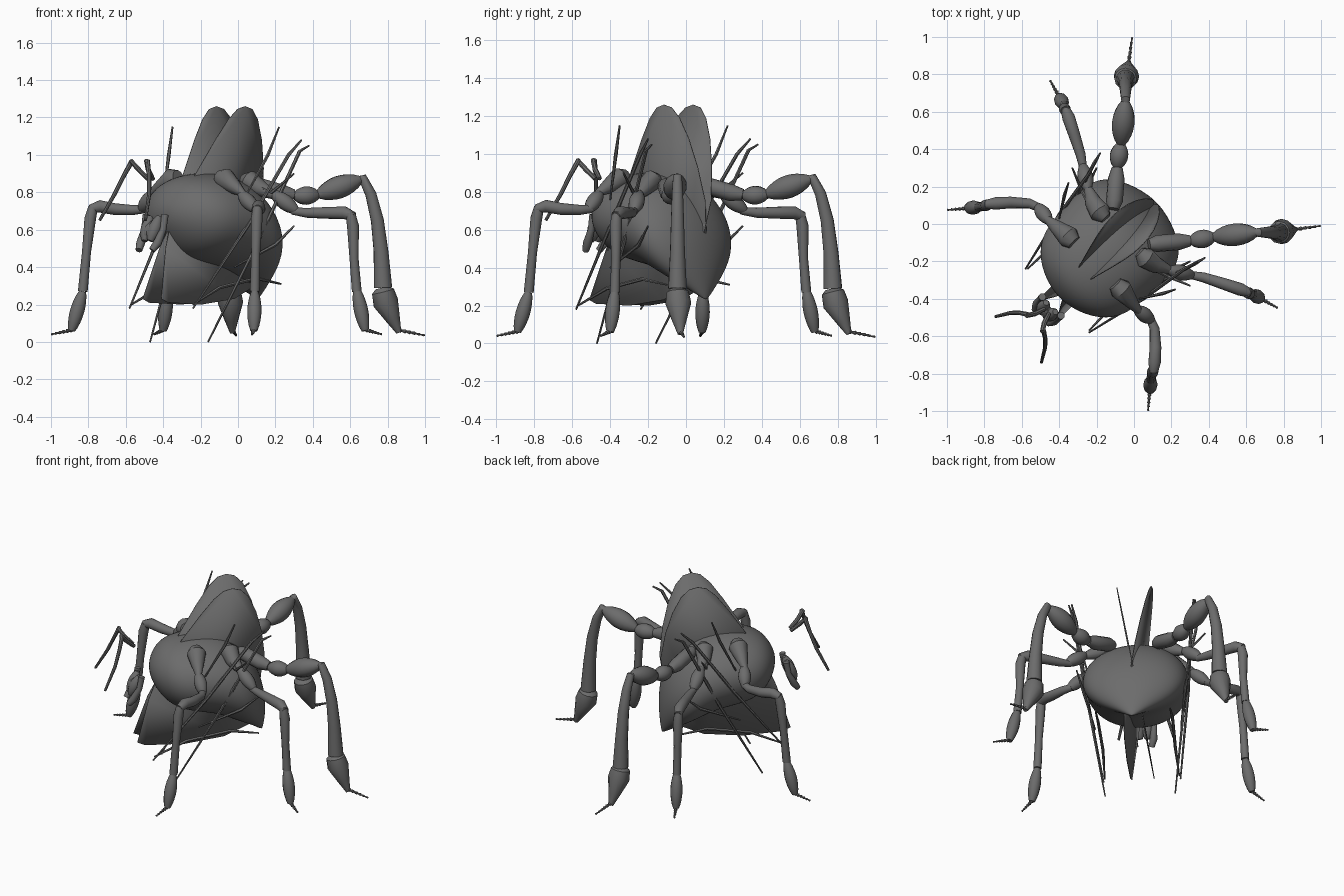
import bpy, bmesh, math
from mathutils import Matrix, Vector

if "Cube" in bpy.data.objects:
    bpy.data.objects.remove(bpy.data.objects["Cube"], do_unlink=True)

# The insect faces the -x -y diagonal, so every part is turned by 45 degrees
# and mirrored across its own local Y axis.
TURN = math.radians(45)
TO_LOCAL = Matrix.Rotation(-TURN, 3, "Z")

shell = bpy.data.materials.new("dark grey shell")
shell.use_nodes = True
grey = (0.15, 0.15, 0.15, 1)
shell.diffuse_color = grey
bsdf = next(n for n in shell.node_tree.nodes if n.type == "BSDF_PRINCIPLED")
bsdf.inputs["Base Color"].default_value = grey
bsdf.inputs["Roughness"].default_value = 0.7


def finish(bm, name, mirrored=True, angle=40):
    """Turn a bmesh into a shaded, optionally mirrored object."""
    bmesh.ops.recalc_face_normals(bm, faces=bm.faces)
    mesh = bpy.data.meshes.new(name)
    bm.to_mesh(mesh)
    bm.free()
    mesh.materials.append(shell)
    mesh.shade_smooth()
    mesh.set_sharp_from_angle(angle=math.radians(angle))
    obj = bpy.data.objects.new(name, mesh)
    obj.rotation_euler.z = TURN
    bpy.context.collection.objects.link(obj)
    if mirrored:
        mod = obj.modifiers.new("other side", "MIRROR")
        mod.use_axis = (False, True, False)
        mod.use_mirror_merge = False
    return obj


def skin(bm, rings):
    """Join rings of vertices with quads and cap both ends."""
    count = len(rings[0])
    for a, b in zip(rings, rings[1:]):
        for i in range(count):
            j = (i + 1) % count
            bm.faces.new((a[i], a[j], b[j], b[i]))
    bm.faces.new(rings[0])
    bm.faces.new(rings[-1])


def add_tube(bm, path, sides=12):
    """Loft round sections along (x, y, z, radius) points."""
    pts = [TO_LOCAL @ Vector(p[:3]) for p in path]
    rings, side = [], None
    for i, p in enumerate(pts):
        along = (pts[min(i + 1, len(pts) - 1)] - pts[max(i - 1, 0)]).normalized()
        if side is None:
            side = along.orthogonal()
        side = (side - along * side.dot(along)).normalized()
        up = along.cross(side)
        ring = []
        for k in range(sides):
            a = math.tau * k / sides
            ring.append(bm.verts.new(p + path[i][3] * (side * math.cos(a) + up * math.sin(a))))
        rings.append(ring)
    skin(bm, rings)


def tube(name, path, sides=12):
    bm = bmesh.new()
    add_tube(bm, path, sides)
    return finish(bm, name)


def pod(name, start, end, radius, tips=0.45):
    """A swollen leg joint between two points."""
    a, b = Vector(start), Vector(end)
    path = []
    for i in range(9):
        f = i / 8
        r = radius * (tips + (1 - tips) * math.sin(math.pi * f) ** 0.8)
        path.append((*a.lerp(b, f), r))
    return tube(name, path)


def claw(name, start, end, beads=6):
    """A thin toe of stacked, flaring beads."""
    a, b = Vector(start), Vector(end)
    path = []
    for i in range(beads):
        size = 0.013 * (1 - 0.6 * i / beads)
        path.append((*a.lerp(b, i / beads), size * 0.55))
        path.append((*a.lerp(b, (i + 0.8) / beads), size))
    path.append((*b, 0.002))
    return tube(name, path, 8)


# Body: top and bottom of each section (along, height), then half width
sections = [
    ((-.56, .72), (-.56, .67), .03), ((-.54, .78), (-.54, .60), .13),
    ((-.48, .86), (-.48, .51), .24), ((-.37, .90), (-.40, .45), .31),
    ((-.22, .91), (-.28, .42), .33), ((-.06, .88), (-.16, .40), .335),
    ((.06, .77), (-.05, .35), .325), ((.14, .62), (.03, .31), .26),
    ((.17, .45), (.09, .27), .14), ((.165, .31), (.13, .24), .05),
    ((.155, .24), (.15, .23), .006)]
bm = bmesh.new()
rings = []
for top, bottom, width in sections:
    t, b = Vector((top[0], 0, top[1])), Vector((bottom[0], 0, bottom[1]))
    ring = []
    for k in range(24):
        a = math.tau * k / 24
        p = (t + b) / 2 + (t - b) / 2 * math.cos(a) + Vector((0, width * math.sin(a), 0))
        ring.append(bm.verts.new(p))
    rings.append(ring)
skin(bm, rings)
body = finish(bm, "body", mirrored=False, angle=80)
body.modifiers.new("rounding", "SUBSURF").levels = 2
body.modifiers["rounding"].render_levels = 2

# Wings: flat plates that lean outwards and cross inside the body
outline = [
    (-.65, .23), (-.57, .5), (-.47, .72), (-.36, .91), (-.25, 1.08), (-.17, 1.19),
    (-.11, 1.245), (-.055, 1.26), (0, 1.245), (.05, 1.19), (.1, 1.08), (.14, .93),
    (.165, .75), (.13, .5), (.07, .3), (-.1, .23), (-.35, .2), (-.6, .21)]
bm = bmesh.new()
bm.faces.new([bm.verts.new((s, (z - .63) * .175, z)) for s, z in outline])
wing = finish(bm, "wing")
plate = wing.modifiers.new("thickness", "SOLIDIFY")
plate.thickness = 0.005
plate.offset = 0

# Hind leg
tube("hind_coxa", [(.08, -.11, .84, .03), (.12, -.105, .83, .045),
                   (.24, -.095, .795, .045), (.3, -.09, .785, .03)])
pod("hind_trochanter", (.3, -.09, .78), (.43, -.07, .785), .05)
pod("hind_femur", (.42, -.07, .785), (.66, -.045, .87), .062, .3)
tube("hind_tibia", [(.64, -.045, .87, .015), (.665, -.045, .88, .024),
                    (.71, -.045, .79, .03), (.745, -.045, .65, .035),
                    (.765, -.045, .48, .04), (.775, -.045, .29, .05)])
tube("hind_foot", [(.77, -.045, .29, .035), (.775, -.045, .27, .06), (.79, -.04, .21, .068),
                   (.83, -.035, .12, .038), (.86, -.03, .05, .014)])
claw("hind_claw", (.85, -.03, .065), (1, -.01, .035))

# Middle leg
tube("middle_coxa", [(.03, -.15, .87, .03), (.06, -.18, .86, .058),
                     (.12, -.22, .82, .045), (.2, -.25, .78, .02)])
pod("middle_trochanter", (.18, -.245, .8), (.32, -.275, .695), .042, .35)
tube("middle_femur", [(.29, -.27, .7, .02), (.37, -.285, .69, .027), (.48, -.32, .69, .032),
                      (.57, -.35, .69, .035), (.62, -.37, .67, .024)])
tube("middle_tibia", [(.6, -.365, .69, .026), (.615, -.37, .62, .032),
                      (.62, -.37, .45, .024), (.635, -.375, .27, .026)])
pod("middle_foot", (.635, -.375, .28), (.68, -.4, .06), .038, .5)
claw("middle_claw", (.68, -.4, .065), (.77, -.45, .04))

# Front leg
tube("front_coxa", [(-.1, -.32, .88, .04), (-.07, -.35, .87, .06),
                    (-.02, -.41, .83, .04), (.03, -.47, .79, .018)])
pod("front_trochanter", (.01, -.45, .8), (.1, -.52, .7), .04, .4)
tube("front_femur", [(.085, -.5, .71, .022), (.11, -.56, .705, .027), (.115, -.66, .71, .032),
                     (.11, -.74, .725, .034), (.105, -.79, .71, .024)])
tube("front_tibia", [(.105, -.775, .72, .026), (.1, -.79, .66, .031),
                     (.095, -.81, .48, .024), (.09, -.83, .27, .026)])
pod("front_foot", (.09, -.83, .27), (.085, -.89, .06), .038, .5)
claw("front_claw", (.085, -.88, .065), (.075, -1, .04))

# Antennae, floating ahead of the body
tube("antenna_stalk", [(-.48, -.455, .87, .012), (-.53, -.48, .92, .014), (-.575, -.49, .97, .013)], 8)
tube("antenna_whip", [(-.565, -.485, .97, .014), (-.61, -.475, .89, .012),
                      (-.66, -.475, .79, .011), (-.74, -.495, .65, .008)], 8)

# Mouth parts
tube("palp", [(-.39, -.49, .68, .02), (-.4, -.5, .6, .018), (-.43, -.52, .53, .024),
              (-.46, -.53, .49, .018)], 10)
pod("jaw", (-.42, -.47, .67), (-.47, -.5, .54), .035)
pod("lip", (-.45, -.46, .64), (-.5, -.47, .56), .028)

# Long thin bristles along each flank
bristles = {
    "long_bristle": [(.38, -.18, 1.05), (.33, -.21, 1.02), (.1, -.33, .52), (-.16, -.47, 0)],
    "inner_bristle": [(.34, -.2, 1.08), (.27, -.24, 1.0), (.05, -.4, .62), (-.24, -.58, .18)],
    "raised_bristle": [(.22, -.35, 1.15), (.16, -.37, 1.0), (.03, -.4, .76)],
    "low_bristle": [(-.24, -.57, .2), (-.1, -.42, .29), (.1, -.23, .34), (.23, -.1, .31)],
    "side_bristle": [(.3, -.33, .9), (.18, -.28, .8), (.06, -.22, .86)],
    "flank_bristle": [(.3, -.2, .62), (.2, -.25, .52), (-.02, -.4, .4)],
}
for name, pts in bristles.items():
    last = len(pts) - 1
    tube(name, [(*p, 0.005 if i in (0, last) else 0.01) for i, p in enumerate(pts)], 6)
